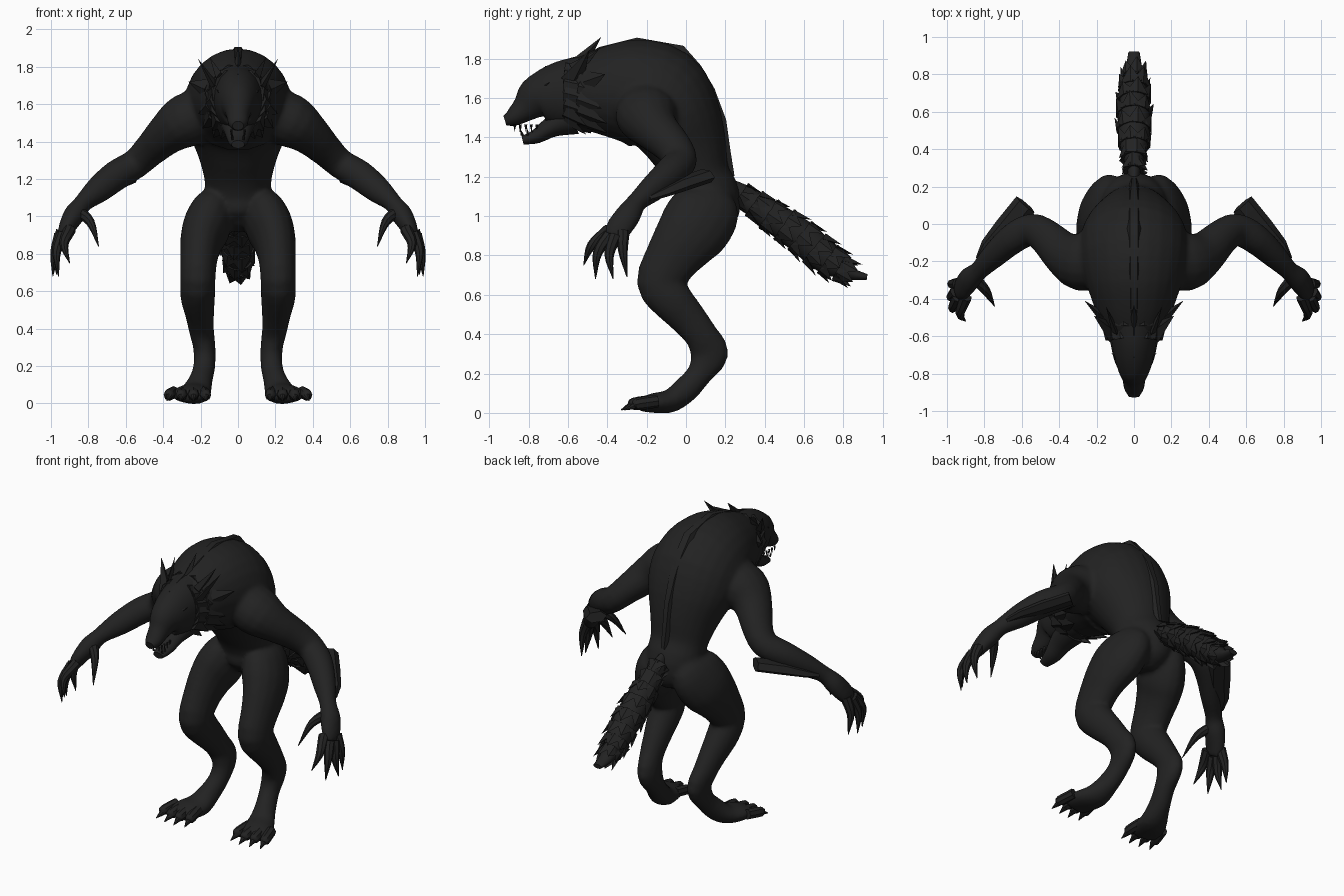
import bpy, bmesh, math, random
from mathutils import Vector

random.seed(4)
cube = bpy.data.objects.get("Cube")
if cube:
    bpy.data.objects.remove(cube)


def material(name, colour):
    mat = bpy.data.materials.new(name)
    mat.use_nodes = True
    mat.diffuse_color = colour
    mat.node_tree.nodes["Principled BSDF"].inputs["Base Color"].default_value = colour
    return mat


FUR = material("black fur", (0.016, 0.016, 0.016, 1))
X, Y, Z = Vector((1, 0, 0)), Vector((0, 1, 0)), Vector((0, 0, 1))


def finish(name, bm, mirror=False, angle=40):
    """Turn a bmesh into a shaded object, mirrored to the right side if asked."""
    bmesh.ops.recalc_face_normals(bm, faces=bm.faces)
    mesh = bpy.data.meshes.new(name)
    bm.to_mesh(mesh)
    bm.free()
    mesh.materials.append(FUR)
    obj = bpy.data.objects.new(name, mesh)
    bpy.context.collection.objects.link(obj)
    bpy.ops.object.select_all(action="DESELECT")
    obj.select_set(True)
    bpy.context.view_layer.objects.active = obj
    bpy.ops.object.shade_smooth_by_angle(angle=math.radians(angle))
    if mirror:
        mod = obj.modifiers.new("mirror", "MIRROR")
        mod.use_mirror_merge = False
    return obj


def spline(rows, steps):
    """Smooth curve through rows of position and radii."""
    rows = [Vector(r) for r in rows]
    padded = [rows[0] * 2 - rows[1]] + rows + [rows[-1] * 2 - rows[-2]]
    out = []
    for a, b, c, d in zip(padded, padded[1:], padded[2:], padded[3:]):
        for k in range(steps):
            t = k / steps
            out.append(b + (c - a) * (t / 2) + (a * 2 - b * 5 + c * 4 - d) * (t * t / 2)
                       + (b * 3 - a - c * 3 + d) * (t ** 3 / 2))
    return out + [rows[-1]]


def add_loft(bm, rows, side=X, steps=3, sides=16):
    """Skin elliptical rings; each row is x, y, z, radius along side, other radius."""
    rows = spline(rows, steps)
    centres = [Vector(r[:3]) for r in rows]
    rings = []
    for i, row in enumerate(rows):
        tangent = (centres[min(i + 1, len(rows) - 1)] - centres[max(i - 1, 0)]).normalized()
        u = (side - tangent * side.dot(tangent)).normalized()
        v = tangent.cross(u)
        ring = []
        for k in range(sides):
            a = math.tau * k / sides
            ring.append(bm.verts.new(centres[i] + u * (row[3] * math.cos(a))
                                     + v * (row[4] * math.sin(a))))
        rings.append(ring)
    for low, high in zip(rings, rings[1:]):
        for k in range(sides):
            n = (k + 1) % sides
            bm.faces.new((low[k], low[n], high[n], high[k]))
    bm.faces.new(rings[0])
    bm.faces.new(rings[-1])


def loft(name, rows, side=X, mirror=False, **options):
    bm = bmesh.new()
    add_loft(bm, rows, side, **options)
    finish(name, bm, mirror)


def add_spike(bm, base, tip, width, thick, across):
    """Four-sided pointed tuft, tooth or claw."""
    base, tip = Vector(base), Vector(tip)
    axis = (tip - base).normalized()
    u = (across - axis * across.dot(axis)).normalized()
    v = axis.cross(u)
    ring = [bm.verts.new(base + d) for d in (u * width, v * thick, -u * width, -v * thick)]
    point = bm.verts.new(tip)
    for k in range(4):
        bm.faces.new((ring[k], ring[(k + 1) % 4], point))
    bm.faces.new(ring)


# Body: torso, arms and hocked legs fused into one smooth skin
torso = [(0.09, 0.93, 0.05, 0.07), (0.105, 1.0, 0.13, 0.155), (0.11, 1.1, 0.175, 0.165),
         (0.07, 1.2, 0.18, 0.155), (0.02, 1.33, 0.215, 0.195), (-0.05, 1.48, 0.275, 0.24),
         (-0.14, 1.59, 0.29, 0.28), (-0.27, 1.63, 0.27, 0.27), (-0.41, 1.63, 0.225, 0.23),
         (-0.52, 1.62, 0.18, 0.19), (-0.6, 1.61, 0.12, 0.16)]
arm = [(0.13, -0.2, 1.57, 0.13, 0.14), (0.28, -0.2, 1.51, 0.16, 0.145),
       (0.38, -0.155, 1.44, 0.12, 0.113), (0.47, -0.07, 1.355, 0.098, 0.09),
       (0.55, -0.03, 1.28, 0.087, 0.08), (0.65, -0.08, 1.22, 0.082, 0.082),
       (0.75, -0.17, 1.14, 0.067, 0.072), (0.83, -0.25, 1.07, 0.052, 0.05),
       (0.875, -0.29, 1.01, 0.065, 0.058), (0.915, -0.34, 0.94, 0.068, 0.045),
       (0.935, -0.37, 0.89, 0.05, 0.032)]
leg = [(0.085, 0.13, 1.13, 0.07, 0.09), (0.125, 0.11, 1.05, 0.11, 0.17),
       (0.165, 0.05, 0.95, 0.128, 0.185), (0.195, -0.01, 0.87, 0.115, 0.165),
       (0.21, -0.08, 0.77, 0.1, 0.138), (0.215, -0.13, 0.66, 0.095, 0.122),
       (0.215, -0.07, 0.57, 0.093, 0.108), (0.205, 0.01, 0.48, 0.078, 0.094),
       (0.195, 0.08, 0.39, 0.067, 0.085), (0.18, 0.118, 0.3, 0.06, 0.1),
       (0.18, 0.07, 0.2, 0.059, 0.066), (0.2, 0.0, 0.12, 0.064, 0.067),
       (0.225, -0.08, 0.06, 0.085, 0.06), (0.255, -0.17, 0.05, 0.1, 0.05),
       (0.265, -0.24, 0.04, 0.09, 0.033)]
bm = bmesh.new()
add_loft(bm, [(0, *row) for row in torso], sides=24)
add_loft(bm, arm, Y)
add_loft(bm, leg)
body = finish("body", bm, True)
fuse = body.modifiers.new("fuse", "REMESH")
fuse.mode = "VOXEL"
fuse.voxel_size = 0.014
fuse.use_smooth_shade = True
relax = body.modifiers.new("relax", "SMOOTH")
relax.factor = 0.5
relax.iterations = 6

# Head with open jaws
skull = [(-0.48, 1.62, 0.16, 0.2), (-0.56, 1.62, 0.14, 0.185), (-0.64, 1.615, 0.125, 0.17),
         (-0.72, 1.605, 0.108, 0.14), (-0.77, 1.59, 0.088, 0.107), (-0.82, 1.545, 0.064, 0.07),
         (-0.88, 1.5, 0.052, 0.045), (-0.92, 1.485, 0.03, 0.025)]
loft("skull_and_muzzle", [(0, *row) for row in skull])
jaw = [(-0.58, 1.5, 0.1, 0.09), (-0.68, 1.455, 0.075, 0.055),
       (-0.76, 1.405, 0.055, 0.037), (-0.83, 1.385, 0.035, 0.022)]
loft("lower_jaw", [(0, *row) for row in jaw])

bm = bmesh.new()
bmesh.ops.create_uvsphere(bm, u_segments=10, v_segments=6, radius=0.025)
bmesh.ops.scale(bm, verts=bm.verts, vec=(1.2, 0.8, 0.7))
bmesh.ops.translate(bm, verts=bm.verts, vec=(0, -0.905, 1.505))
finish("nose", bm)

bm = bmesh.new()
for k in range(5):
    y = -0.87 + k * 0.028
    long = 0.045 if k == 1 else 0.025
    add_spike(bm, (0.036, y, 1.465), (0.034, y, 1.455 - long), 0.008, 0.008, X)
    add_spike(bm, (0.03, y + 0.04, 1.41), (0.032, y + 0.03, 1.415 + long), 0.008, 0.008, X)
finish("teeth", bm, True)

# Ears and brow ridges
bm = bmesh.new()
add_spike(bm, (0.115, -0.58, 1.68), (0.215, -0.49, 1.845), 0.06, 0.025, Y)
add_spike(bm, (0.1, -0.57, 1.74), (0.15, -0.44, 1.85), 0.04, 0.02, Z)
finish("ears", bm, True, 20)
bm = bmesh.new()
add_spike(bm, (0.035, -0.79, 1.62), (0.12, -0.69, 1.68), 0.03, 0.02, Z)
finish("brows", bm, True, 20)

# Mane flaps round the neck, swept back and drooping
bm = bmesh.new()
for row, (y, rx, rz) in enumerate(((-0.61, 0.125, 0.15), (-0.54, 0.15, 0.17))):
    for k in range(7):
        a = math.radians(-58 + k * 20 + row * 10)
        out = Vector((math.cos(a), 0, math.sin(a)))
        base = Vector((rx * out.x, y, 1.62 + rz * out.z))
        tip = base + out * random.uniform(0.04, 0.07) + Y * random.uniform(0.1, 0.15)
        add_spike(bm, base, tip - Z * 0.04, 0.065, 0.03, out.cross(Y))
add_spike(bm, (0.16, -0.5, 1.68), (0.265, -0.41, 1.72), 0.06, 0.03, Z)
finish("mane", bm, True, 20)

# Angular ridge of fur running along the spine, with tufts over the head
ridge = [(-0.52, 1.79, 0.025), (-0.43, 1.83, 0.035), (-0.25, 1.87, 0.042), (-0.03, 1.825, 0.05),
         (0.04, 1.74, 0.05), (0.11, 1.63, 0.045), (0.175, 1.48, 0.035), (0.2, 1.33, 0.03),
         (0.225, 1.2, 0.025)]
loft("spine_ridge", [(0, y, z, w * 0.9, w) for y, z, w in ridge], steps=1, sides=6)
bm = bmesh.new()
for y, z, rise in ((-0.7, 1.73, 0.05), (-0.62, 1.76, 0.06), (-0.53, 1.79, 0.12)):
    add_spike(bm, (0, y, z), (0, y + 0.1, z + rise), 0.025, 0.035, X)
finish("crest_tufts", bm, angle=20)

# Blades of fur along the back of the forearms, cut off behind the elbows
blade = [(0.83, -0.19, 1.09, 0.02, 0.015), (0.78, -0.12, 1.12, 0.045, 0.025),
         (0.69, -0.03, 1.16, 0.065, 0.035), (0.58, 0.105, 1.205, 0.065, 0.035)]
loft("elbow_fur", blade, X * 0.4 + Y, True, steps=1, sides=6)

# Clawed fingers: knuckle, middle joint, tip
fingers = [((0.9, -0.39, 0.93), (0.93, -0.48, 0.85), (0.9, -0.52, 0.75)),
           ((0.94, -0.39, 0.9), (0.97, -0.45, 0.81), (0.96, -0.46, 0.68)),
           ((0.95, -0.36, 0.9), (0.98, -0.39, 0.8), (0.99, -0.37, 0.68)),
           ((0.94, -0.32, 0.92), (0.975, -0.32, 0.82), (0.97, -0.3, 0.69)),
           ((0.86, -0.28, 1.03), (0.79, -0.36, 0.97), (0.745, -0.44, 0.84))]
bm = bmesh.new()
for joints in fingers:
    rows = [(*p, r, r) for p, r in zip(joints, (0.034, 0.024, 0.002))]
    add_loft(bm, rows, Y, steps=4, sides=8)
finish("fingers", bm, True)

# Toes and toe claws
bm = bmesh.new()
for k in range(4):
    x = 0.185 + k * 0.053
    reach = -0.27 + abs(k - 1.3) * 0.015
    spread = (k - 1) * 0.012
    add_loft(bm, [(x, reach + 0.1, 0.06, 0.03, 0.033), (x + spread, reach, 0.045, 0.03, 0.032),
                  (x + spread, reach - 0.02, 0.035, 0.018, 0.018),
                  (x + spread * 1.5, reach - 0.065, 0.015, 0.002, 0.002)], sides=8)
finish("toes", bm, True)

# Bushy tail: overlapping flared sleeves with pointed tufts
tail = [(0, 0.18, 1.16, 0.03, 0.04), (0, 0.28, 1.11, 0.035, 0.055), (0, 0.42, 1.01, 0.075, 0.075),
        (0, 0.58, 0.9, 0.085, 0.085), (0, 0.72, 0.78, 0.07, 0.078),
        (0, 0.83, 0.71, 0.045, 0.035), (0, 0.92, 0.69, 0.03, 0.015)]
loft("tail_core", tail)
bm = bmesh.new()
path = spline(tail, 2)
for i in range(2, len(path) - 3):
    row = path[i]
    run = (Vector(path[i + 1][:3]) - Vector(row[:3])).normalized()
    up = run.cross(X)
    for k in range(7):
        a = math.tau * (k + (i % 2) / 2) / 7
        out = X * (row[3] * math.cos(a)) + up * (row[4] * math.sin(a))
        base = Vector(row[:3]) + out * 0.9
        tip = base + run * random.uniform(0.07, 0.1) + out * 0.35
        add_spike(bm, base, tip, 0.06, 0.02, run.cross(out))
finish("tail_fur", bm, angle=20)
